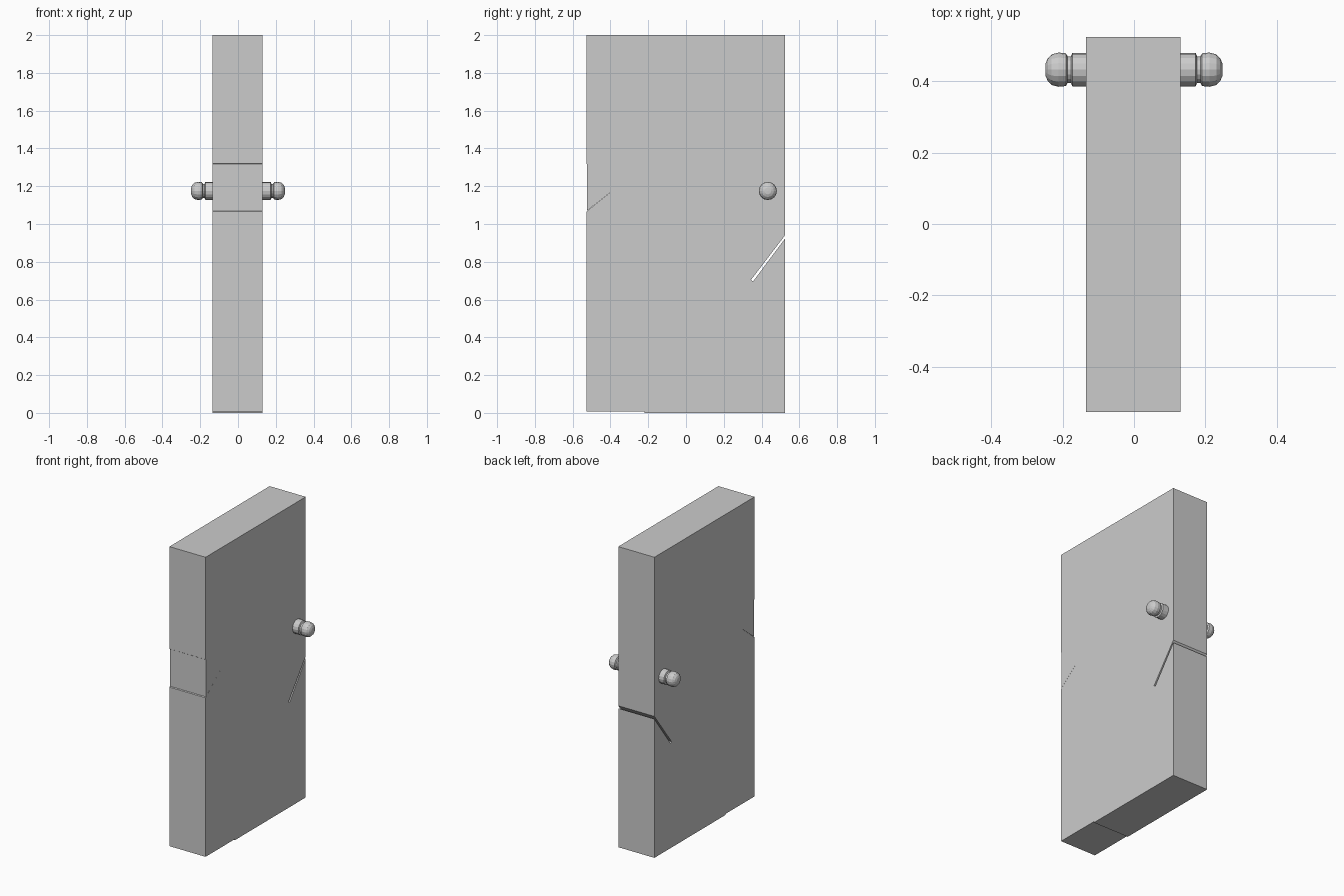
import bpy, bmesh, math
from mathutils import Matrix, Vector

cube = bpy.data.objects.get("Cube")
if cube:
    bpy.data.objects.remove(cube, do_unlink=True)

grey = bpy.data.materials.new("plain grey")
grey.use_nodes = True
COLOUR = (0.6, 0.6, 0.6, 1)
grey.diffuse_color = COLOUR
grey.node_tree.nodes["Principled BSDF"].inputs["Base Color"].default_value = COLOUR

# Slab extents
LEFT, RIGHT = 0.131, -0.135
FRONT, BACK, TOP = -0.528, 0.525, 2.0


def finish(bm, name):
    bmesh.ops.recalc_face_normals(bm, faces=bm.faces)
    mesh = bpy.data.meshes.new(name)
    bm.to_mesh(mesh)
    bm.free()
    mesh.materials.append(grey)
    obj = bpy.data.objects.new(name, mesh)
    bpy.context.collection.objects.link(obj)
    return obj


def shard(name, outline):
    """Extrude a (y, z) outline across the door's thickness."""
    bm = bmesh.new()
    face = bm.faces.new([bm.verts.new((RIGHT, y, z)) for y, z in outline])
    side = bmesh.ops.extrude_face_region(bm, geom=[face])
    verts = [v for v in side["geom"] if isinstance(v, bmesh.types.BMVert)]
    bmesh.ops.translate(bm, verts=verts, vec=(LEFT - RIGHT, 0, 0))
    return finish(bm, name)


# Points where the cracks meet
hub = (-0.36, 1.20)
front_low, front_high = (FRONT, 1.065), (FRONT, 1.32)
top_front, top_back = (-0.11, TOP), (0.25, TOP)
diagonal_top, diagonal_end = (-0.17, 1.79), (BACK, 1.08)
crossing = (0.0, 1.62)
back_low = (BACK, 0.58)
slit_tip_low, slit_tip_high = (0.355, 0.696), (0.344, 0.704)
slit_low, slit_high = (BACK, 0.924), (BACK, 0.941)
foot = (-0.22, 0.0)

# Broken door, shard by shard
shard("shard_top_front", [front_high, hub, diagonal_top, top_front, (FRONT, TOP)])
shard("shard_front_wedge", [(FRONT + 0.004, 1.07), hub, (FRONT + 0.004, 1.32)])
shard("shard_bottom_front", [(FRONT, 0.007), (foot[0], 0.007), hub, front_low])
shard("shard_bottom_back", [foot, (BACK, 0.0), back_low, slit_tip_low, slit_tip_high, hub])
shard("shard_slit_wedge", [back_low, slit_low, slit_tip_low])
shard("shard_middle", [hub, slit_tip_high, slit_high, diagonal_end, crossing])
shard("shard_small_wedge", [hub, crossing, diagonal_top])
shard("shard_top_middle", [diagonal_top, crossing, top_back, top_front])
shard("shard_top_back", [crossing, diagonal_end, (BACK, TOP), top_back])

# Knob profile as (distance from the slab's middle, radius)
profile = [(0.10, 0), (0.10, 0.047), (0.173, 0.047), (0.177, 0.037), (0.186, 0.037),
           (0.191, 0.046), (0.212, 0.048), (0.231, 0.043), (0.242, 0.032),
           (0.248, 0.018), (0.249, 0)]
for name, sign in (("left_knob", 1), ("right_knob", -1)):
    bm = bmesh.new()
    verts = [bm.verts.new((sign * x, r, 0)) for x, r in profile]
    edges = [bm.edges.new(pair) for pair in zip(verts, verts[1:])]
    bmesh.ops.spin(bm, geom=verts + edges, cent=(0, 0, 0), axis=(1, 0, 0),
                   angle=math.tau, steps=16, use_duplicate=False)
    bmesh.ops.remove_doubles(bm, verts=bm.verts, dist=0.0005)
    bmesh.ops.transform(bm, matrix=Matrix.Translation(Vector((0, 0.433, 1.175))), verts=bm.verts)
    finish(bm, name)
